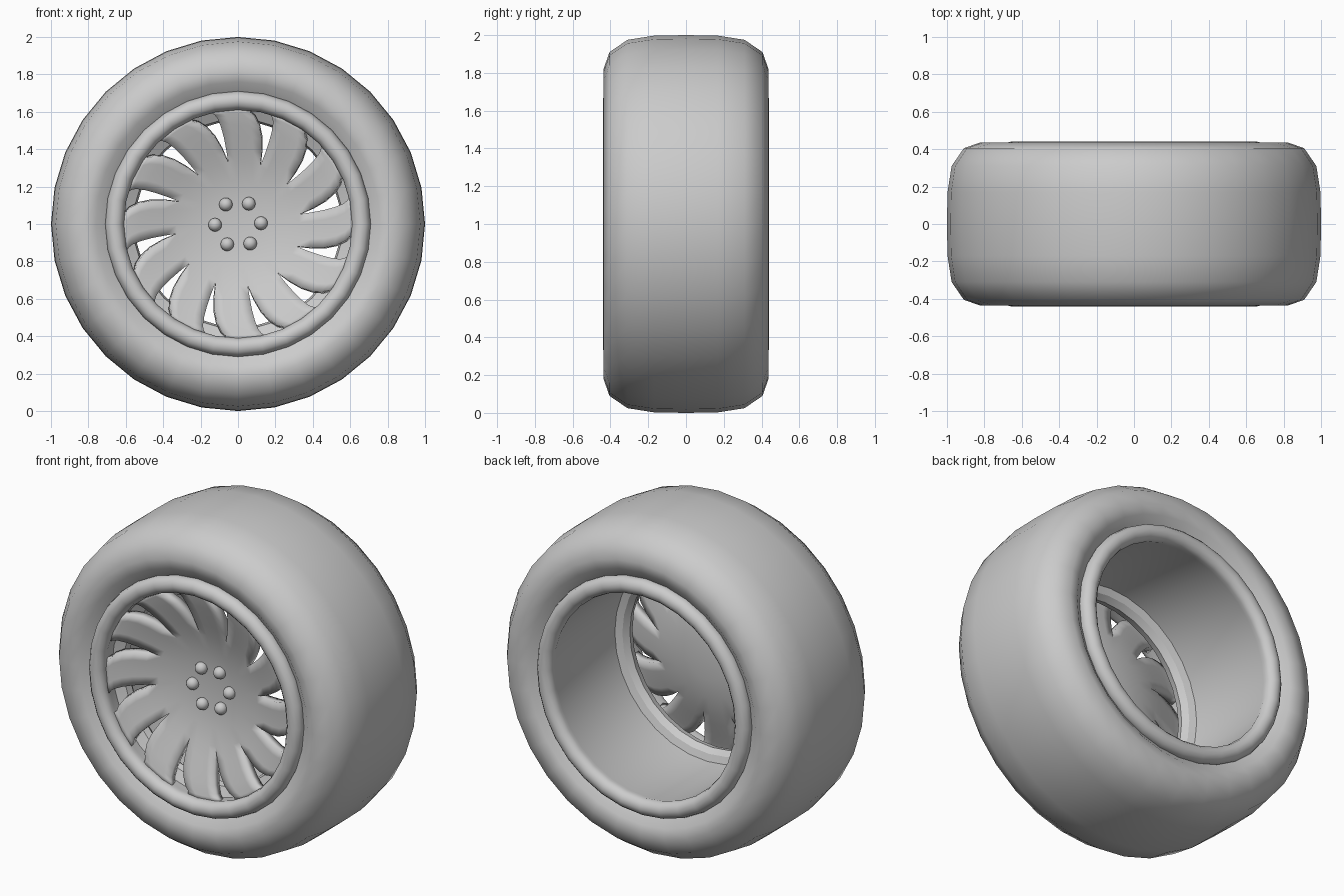
import bpy, bmesh
from math import radians, sin, cos, pi

if "Cube" in bpy.data.objects:
    bpy.data.objects.remove(bpy.data.objects["Cube"])

CZ = 1.0     # axle height
SEG = 32


def finish(name, bm, angle=40):
    me = bpy.data.meshes.new(name)
    bm.to_mesh(me)
    bm.free()
    ob = bpy.data.objects.new(name, me)
    bpy.context.collection.objects.link(ob)
    bpy.ops.object.select_all(action='DESELECT')
    ob.select_set(True)
    bpy.context.view_layer.objects.active = ob
    bpy.ops.object.shade_smooth_by_angle(angle=radians(angle))
    return ob


def lathe(name, profile, closed=False, angle=50):
    """Spin (radius, y) points about the axle."""
    bm = bmesh.new()
    rings = [[bm.verts.new((r * cos(2 * pi * i / SEG), y, CZ + r * sin(2 * pi * i / SEG)))
              for i in range(SEG)] for r, y in profile]
    pairs = list(zip(rings, rings[1:]))
    if closed:
        pairs.append((rings[-1], rings[0]))
    for a, b in pairs:
        for i in range(SEG):
            j = (i + 1) % SEG
            bm.faces.new((a[i], a[j], b[j], b[i]))
    bmesh.ops.recalc_face_normals(bm, faces=bm.faces)
    return finish(name, bm, angle)


# Tyre: half profile mirrored across y = 0
half = [(0.66, 0.36), (0.715, 0.385), (0.76, 0.422), (0.82, 0.437),
        (0.91, 0.405), (0.975, 0.31), (0.997, 0.17)]
tyre = [(r, -y) for r, y in half] + [(1.0, 0)] + half[::-1]
lathe("tyre", tyre, closed=True)

# Rim: rounded lips front and back joined by the barrel
lip = [(0.66 + 0.05 * cos(radians(a)), 0.39 + 0.05 * sin(radians(a)))
       for a in range(-30, 211, 30)]
rim = [(r, -y) for r, y in lip] + lip[::-1]
lathe("rim", rim, closed=True)

# Stepped ring behind the spoke ends
lathe("inner_ring", [(0.615, -0.2), (0.575, -0.215), (0.55, -0.25), (0.56, -0.29), (0.615, -0.32)],
      closed=True, angle=25)

# Spoked dish: rows of radius, y, window right edge, window left edge (degrees)
rows = [(0.0, -0.245, 0, 0), (0.12, -0.248, 0, 0), (0.23, -0.262, 0, 0),
        (0.33, -0.288, 0, 0), (0.40, -0.312, 0, 2.5), (0.47, -0.337, 0.3, 5.3),
        (0.53, -0.358, 1, 8.5), (0.575, -0.373, 2, 12), (0.595, -0.378, 3, 14.5),
        (0.618, -0.385, 5, 15)]
N = 4
bm = bmesh.new()
for k in range(12):
    grid = []
    for r, y, right, left in rows:
        line = []
        for i in range(N + 1):
            a = radians(9 + 30 * k + left + (30 + right - left) * i / N)
            line.append(bm.verts.new((r * cos(a), y, CZ + r * sin(a))))
        grid.append(line)
    for a, b in zip(grid, grid[1:]):
        for i in range(N):
            bm.faces.new((a[i], b[i], b[i + 1], a[i + 1]))
bmesh.ops.remove_doubles(bm, verts=bm.verts, dist=0.0005)
dish = finish("spoked_dish", bm)
sol = dish.modifiers.new("thickness", 'SOLIDIFY')
sol.thickness = 0.05
sol.offset = -1
bpy.ops.object.modifier_move_to_index(modifier=sol.name, index=0)

# Six rounded lug nuts
for k in range(6):
    a = radians(2 + 60 * k)
    bpy.ops.mesh.primitive_uv_sphere_add(
        segments=16, ring_count=10, radius=0.036,
        location=(0.123 * cos(a), -0.256, CZ + 0.123 * sin(a)), rotation=(pi / 2, 0, 0))
    bpy.context.object.name = f"lug_nut_{k + 1}"
    bpy.ops.object.shade_smooth()
